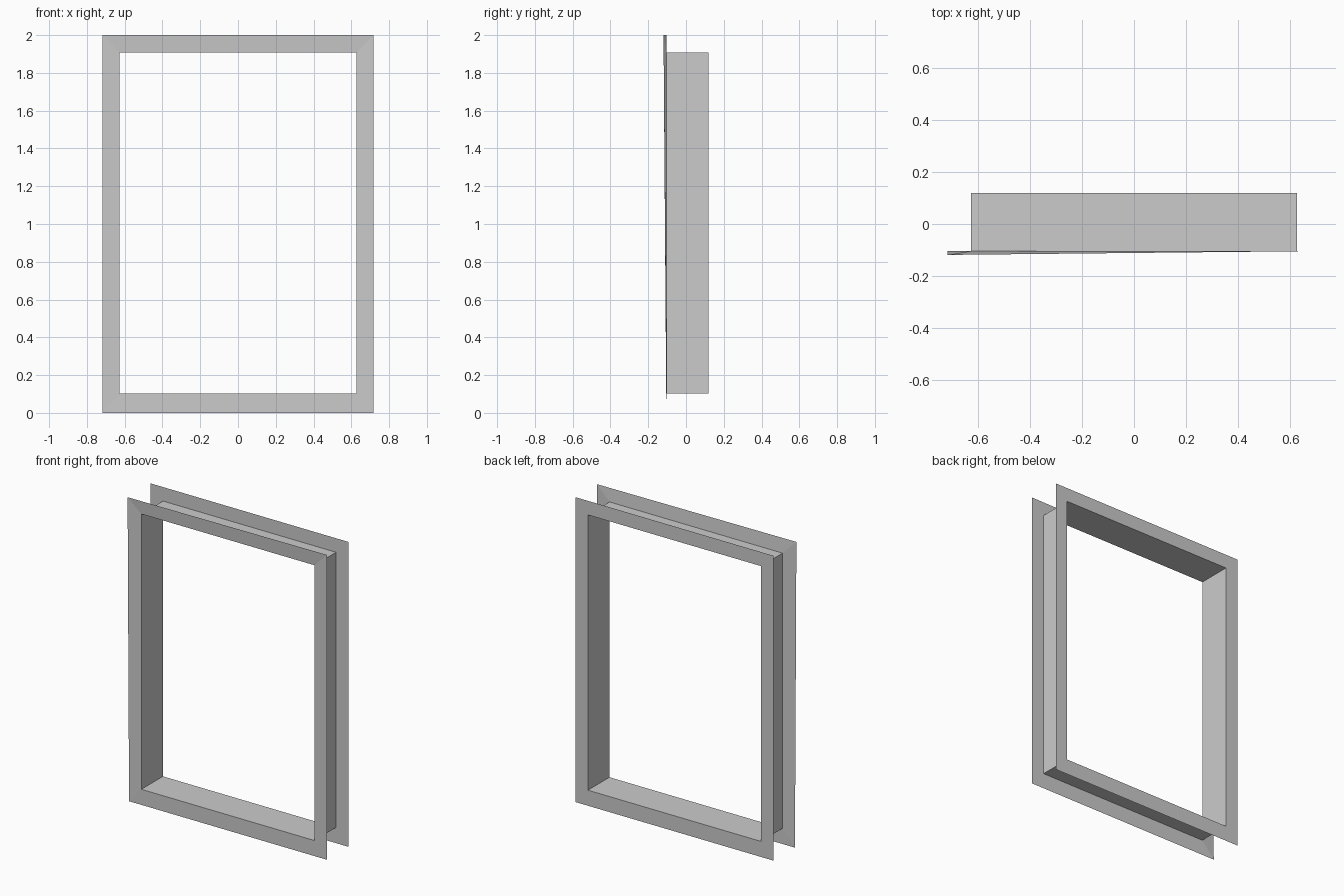
import bpy, bmesh

if "Cube" in bpy.data.objects:
    bpy.data.objects.remove(bpy.data.objects["Cube"])

Y_FRONT, Y_BACK, Y_BENT = -0.104, 0.119, -0.119


def ring(half_w, z0, z1, y):
    # rectangular loop: bottom left, bottom right, top right, top left
    return [(-half_w, y, z0), (half_w, y, z0), (half_w, y, z1), (-half_w, y, z1)]


def outer(y):
    return ring(0.718, 0.0, 2.0, y)


def inner(y):
    return ring(0.628, 0.102, 1.908, y)


def band(name, loop_a, loop_b):
    # thin sheet joining two rectangular loops with mitred corners
    bm = bmesh.new()
    a = [bm.verts.new(p) for p in loop_a]
    b = [bm.verts.new(p) for p in loop_b]
    for i in range(4):
        j = (i + 1) % 4
        bm.faces.new((a[i], a[j], b[j], b[i]))
    mesh = bpy.data.meshes.new(name)
    bm.to_mesh(mesh)
    bm.free()
    obj = bpy.data.objects.new(name, mesh)
    bpy.context.collection.objects.link(obj)


# front trim, with its upper left corner sprung slightly forward
front = outer(Y_FRONT)
front[3] = (front[3][0], Y_BENT, front[3][2])
band("front_trim", front, inner(Y_FRONT))

# lining through the wall opening
band("frame_lining", inner(Y_FRONT), inner(Y_BACK))

# flat back trim
band("back_trim", inner(Y_BACK), outer(Y_BACK))
